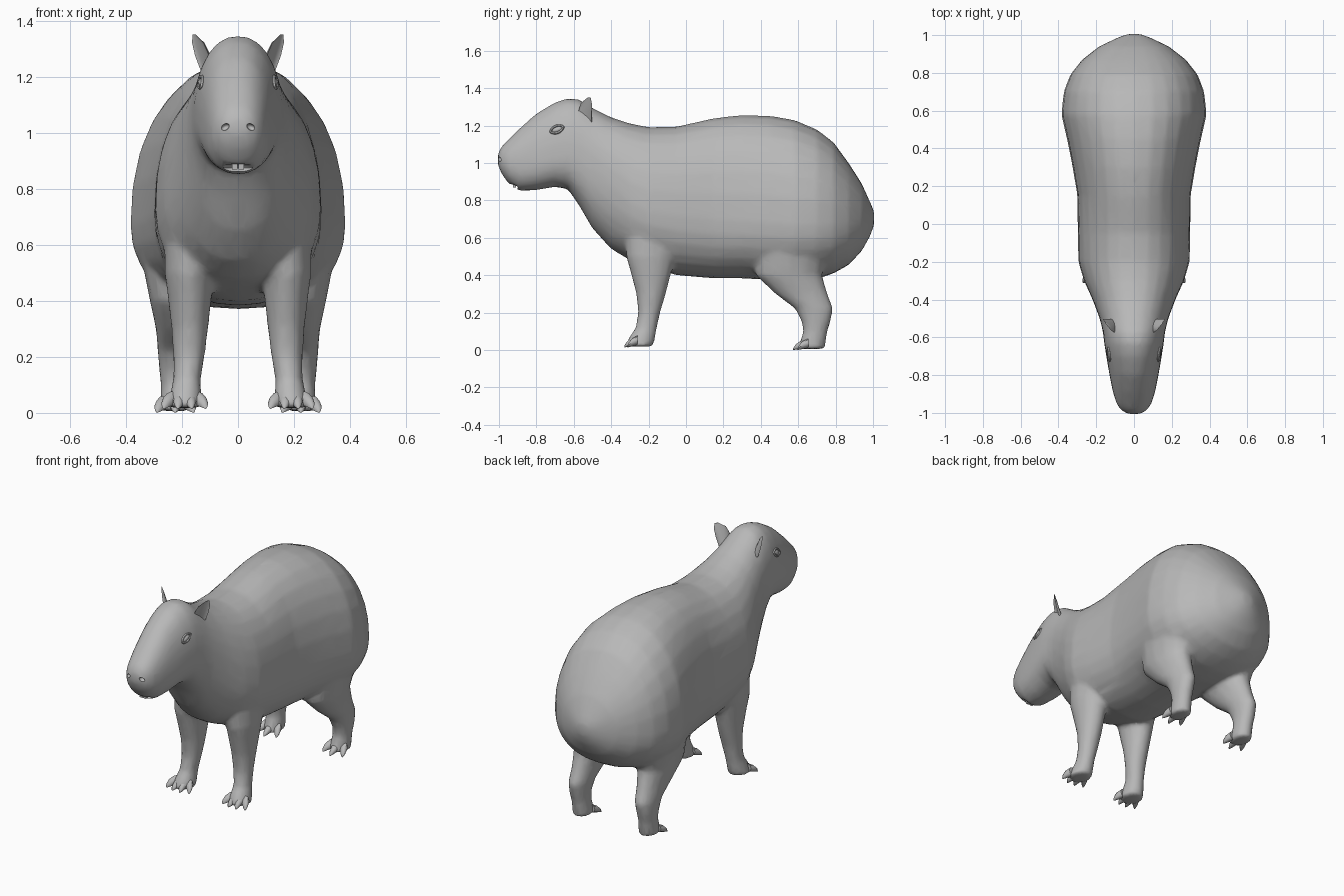
import bpy, bmesh, math
from mathutils import Vector, Matrix
from mathutils.bvhtree import BVHTree

if "Cube" in bpy.data.objects:
    bpy.data.objects.remove(bpy.data.objects["Cube"])

fur = bpy.data.materials.new("grey_fur")
fur.diffuse_color = (0.48, 0.48, 0.48, 1)
fur.use_nodes = True
fur.node_tree.nodes["Principled BSDF"].inputs["Base Color"].default_value = fur.diffuse_color


def make_object(name, bm, smooth=True):
    bmesh.ops.recalc_face_normals(bm, faces=bm.faces)
    mesh = bpy.data.meshes.new(name)
    bm.to_mesh(mesh)
    bm.free()
    mesh.materials.append(fur)
    ob = bpy.data.objects.new(name, mesh)
    bpy.context.collection.objects.link(ob)
    if smooth:
        finish(ob)
    return ob


def finish(ob, angle=50):
    bpy.ops.object.select_all(action='DESELECT')
    ob.select_set(True)
    bpy.context.view_layer.objects.active = ob
    bpy.ops.object.shade_smooth_by_angle(angle=math.radians(angle))


def loft(bm, rings):
    """Skin a closed tube through rings of points and cap both ends."""
    vs = [[bm.verts.new(p) for p in r] for r in rings]
    n = len(vs[0])
    for a, b in zip(vs, vs[1:]):
        for i in range(n):
            j = (i + 1) % n
            bm.faces.new((a[i], a[j], b[j], b[i]))
    bm.faces.new(vs[0][::-1])
    bm.faces.new(vs[-1])


def spow(v, e):
    return math.copysign(abs(v) ** e, v)


# Torso, neck and head: y, top, bottom, half width, height of widest point
trunk = [
    (-1.006, 1.05, 0.99, .035, 1.02), (-.985, 1.09, .94, .07, 1.01),
    (-.95, 1.125, .892, .093, 1.0), (-.89, 1.185, .85, .112, .99),
    (-.8, 1.265, .855, .13, 1.0), (-.7, 1.325, .872, .147, 1.03),
    (-.63, 1.347, .86, .158, 1.04), (-.57, 1.34, .77, .165, 1.02),
    (-.5, 1.295, .65, .182, .97), (-.4, 1.245, .54, .22, .88),
    (-.3, 1.212, .48, .265, .79), (-.2, 1.192, .445, .295, .74),
    (-.05, 1.195, .40, .298, .72), (.15, 1.24, .383, .30, .70),
    (.3, 1.257, .383, .325, .69), (.45, 1.253, .375, .355, .68),
    (.58, 1.23, .37, .385, .67), (.7, 1.18, .38, .372, .67),
    (.79, 1.11, .41, .338, .67), (.87, 1.0, .455, .275, .68),
    (.94, .89, .53, .185, .69), (.985, .79, .61, .09, .7), (1.006, .74, .67, .035, .71),
]


def trunk_ring(y, top, bottom, w, zc, n=28):
    pts = []
    for i in range(n):
        a = 2 * math.pi * i / n
        c, s = spow(math.cos(a), .9), spow(math.sin(a), .9)
        pts.append((w * c, y, zc + s * ((top - zc) if s > 0 else (zc - bottom))))
    return pts


# Legs: z, centre x, centre y, radius x, radius y
front_leg = [
    (.75, .17, -.17, .09, .16), (.5, .175, -.19, .088, .132), (.42, .172, -.187, .08, .112),
    (.3, .172, -.187, .066, .08), (.2, .175, -.197, .057, .06), (.12, .182, -.212, .05, .058),
    (.06, .187, -.238, .058, .073), (.018, .19, -.25, .064, .075),
]
hind_leg = [
    (.7, .23, .58, .13, .21), (.5, .22, .565, .115, .195), (.4, .215, .55, .1, .18),
    (.3, .22, .618, .074, .142), (.22, .225, .686, .062, .103), (.15, .228, .696, .054, .078),
    (.1, .226, .691, .05, .066), (.05, .224, .68, .054, .07), (.006, .224, .67, .056, .074),
]


def leg_rings(side, spec, n=14):
    return [[(side * (cx + rx * math.cos(2 * math.pi * i / n)),
              cy + ry * math.sin(2 * math.pi * i / n), z) for i in range(n)]
            for z, cx, cy, rx, ry in spec]


bm = bmesh.new()
loft(bm, [trunk_ring(*t) for t in trunk])
for side in (-1, 1):
    loft(bm, leg_rings(side, front_leg))
    loft(bm, leg_rings(side, hind_leg))
body = make_object("body", bm, smooth=False)


def bake(ob):
    deps = bpy.context.evaluated_depsgraph_get()
    mesh = bpy.data.meshes.new_from_object(ob.evaluated_get(deps))
    ob.modifiers.clear()
    ob.data = mesh


# Blend trunk and legs into one skin
mod = body.modifiers.new("blend", 'REMESH')
mod.mode = 'VOXEL'
mod.voxel_size = .013
mod = body.modifiers.new("soften", 'SMOOTH')
mod.factor = .5
mod.iterations = 10
mod = body.modifiers.new("reduce", 'DECIMATE')
mod.ratio = .15
bake(body)


def skin_hit(origin, direction):
    bm = bmesh.new()
    bm.from_mesh(body.data)
    hit = BVHTree.FromBMesh(bm).ray_cast(Vector(origin), Vector(direction))
    bm.free()
    return hit[0], hit[1]


# Nostrils and mouth cut into the snout
eye_spots = {s: skin_hit((s, -.69, 1.18), (-s, 0, 0)) for s in (-1, 1)}
mouth = skin_hit((0, -2, .885), (0, 1, 0))[0]
bm = bmesh.new()


def blob(bm, centre, size, tilt=0):
    m = (Matrix.Translation(centre) @ Matrix.Rotation(tilt, 4, 'Y')
         @ Matrix.Diagonal((*size, 1)))
    bmesh.ops.create_uvsphere(bm, u_segments=14, v_segments=8, radius=1, matrix=m)


for side in (-1, 1):
    spot = skin_hit((side * .046, -2, 1.02), (0, 1, 0))[0]
    blob(bm, spot, (.017, .018, .011), side * .5)
blob(bm, mouth + Vector((0, .01, -.012)), (.066, .045, .016))
cutter = make_object("face_cutter", bm, smooth=False)
cutter.hide_render = True
mod = body.modifiers.new("openings", 'BOOLEAN')
mod.operation = 'DIFFERENCE'
mod.object = cutter
bake(body)
bpy.data.objects.remove(cutter)
finish(body, 55)

# Front teeth
bm = bmesh.new()
for side in (-1, 1):
    m = Matrix.Translation(mouth + Vector((side * .012, .022, -.002))) @ Matrix.Diagonal((.02, .016, .03, 1))
    bmesh.ops.create_cube(bm, size=1, matrix=m)
make_object("teeth", bm)

# Eyes: almond lid around an eyeball, laid on the skin
for side, tag in ((-1, "left"), (1, "right")):
    spot, n = eye_spots[side]
    along = Vector((0, 1, .35))
    along = (along - n * along.dot(n)).normalized()
    up = n.cross(along) * (1 if n.cross(along).z > 0 else -1)
    lid = bmesh.new()
    k, tube, rings = 18, 6, []
    for i in range(k):
        a = 2 * math.pi * i / k
        c, s = math.cos(a), math.sin(a) * (.55 + .45 * abs(math.sin(a)))
        ring = []
        for j in range(tube):
            b = 2 * math.pi * j / tube
            grow = .007 * math.cos(b)
            ring.append(lid.verts.new(spot + along * c * (.036 + grow)
                                      + up * s * (.019 + grow) + n * (.007 * math.sin(b))))
        rings.append(ring)
    for i in range(k):
        for j in range(tube):
            p, q, j2 = rings[i], rings[(i + 1) % k], (j + 1) % tube
            lid.faces.new((p[j], q[j], q[j2], p[j2]))
    make_object(tag + "_eyelid", lid)
    ball = bmesh.new()
    m = Matrix((along, up, n)).transposed().to_4x4()
    m = Matrix.Translation(spot - n * .004) @ m @ Matrix.Diagonal((.03, .015, .012, 1))
    bmesh.ops.create_uvsphere(ball, u_segments=12, v_segments=8, radius=1, matrix=m)
    make_object(tag + "_eyeball", ball)

    # Ears: hollow leaves opening forward and outward
    ear = bmesh.new()
    levels = [(1.22, .112, -.535, .026, .036), (1.275, .128, -.54, .022, .044),
              (1.32, .143, -.533, .014, .036), (1.35, .157, -.518, .003, .01)]
    turn, rings = math.radians(-35), []
    for z, cx, cy, deep, wide in levels:
        ring = []
        for i in range(12):
            a = 2 * math.pi * i / 12
            u, v = math.cos(a) * deep, math.sin(a) * wide
            u = u * -.4 if u > 0 else u
            ring.append((side * (cx + u * math.cos(turn) - v * math.sin(turn)),
                         cy + u * math.sin(turn) + v * math.cos(turn), z))
        rings.append(ring)
    loft(ear, rings)
    make_object(tag + "_ear", ear)

    # Toes: tapered and splayed, four in front and three behind
    for name, cx, y0, y1, floor, count, spread in (
            ("front", .19, -.26, -.338, .014, 4, .044), ("hind", .224, .655, .572, 0, 3, .038)):
        toes = bmesh.new()
        for t in range(count):
            f = 2 * t / (count - 1) - 1
            tip = y1 + abs(f) * .025
            rings = []
            for w, r in ((0, .026), (.55, .021), (.85, .013), (1, .004)):
                y = y0 + (tip - y0) * w
                x = cx + f * spread * (1 + .7 * w)
                z = floor + r + .012 * (1 - w)
                rings.append([(side * (x + r * math.cos(2 * math.pi * i / 8)), y,
                               z + r * math.sin(2 * math.pi * i / 8)) for i in range(8)])
            loft(toes, rings)
        make_object(f"{tag}_{name}_toes", toes)
